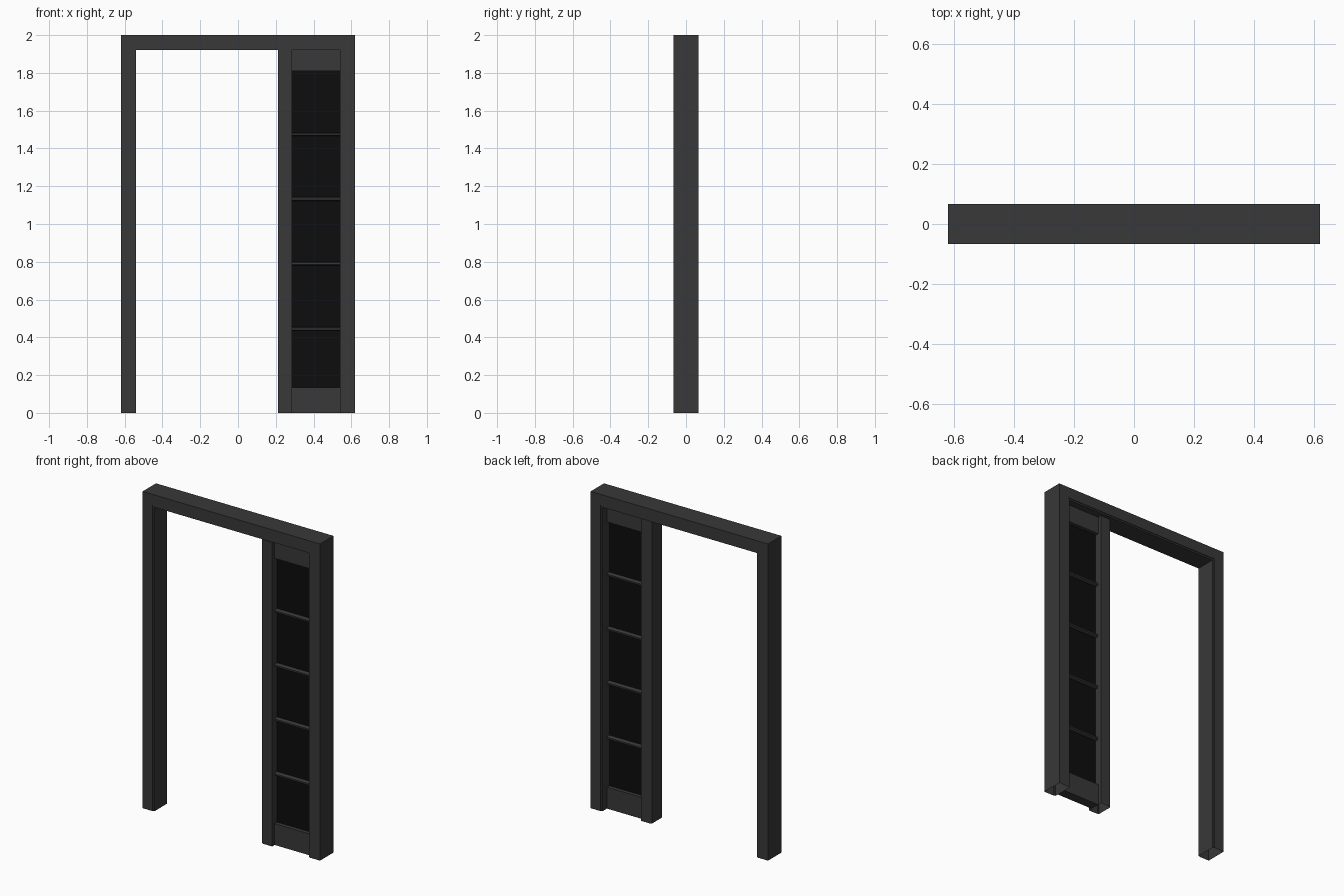
import bpy, bmesh

if "Cube" in bpy.data.objects:
    bpy.data.objects.remove(bpy.data.objects["Cube"])


def material(name, v):
    m = bpy.data.materials.new(name)
    m.diffuse_color = (v, v, v, 1)
    m.use_nodes = True
    m.node_tree.nodes["Principled BSDF"].inputs["Base Color"].default_value = m.diffuse_color
    return m


dark = material("dark_paint", 0.04)
black = material("dark_glass", 0.004)


def loft(name, rings, mat, caps=(False, False)):
    """Join matching rings of points into a shell, with optional end caps."""
    bm = bmesh.new()
    vs = [[bm.verts.new(p) for p in r] for r in rings]
    n = len(rings[0])
    for a, b in zip(vs, vs[1:]):
        for i in range(n):
            j = (i + 1) % n
            bm.faces.new((a[i], a[j], b[j], b[i]))
    if caps[0]:
        bm.faces.new(vs[0])
    if caps[1]:
        bm.faces.new(vs[-1])
    bmesh.ops.recalc_face_normals(bm, faces=bm.faces)
    me = bpy.data.meshes.new(name)
    bm.to_mesh(me)
    bm.free()
    me.materials.append(mat)
    ob = bpy.data.objects.new(name, me)
    bpy.context.collection.objects.link(ob)
    return ob


def bar(name, x0, x1, profile, mat):
    """Horizontal bar: a (y, z) profile extruded along x."""
    return loft(name, [[(x, y, z) for y, z in profile] for x in (x0, x1)], mat, (True, True))


def rect(y0, y1, z0, z1):
    return [(y0, z0), (y1, z0), (y1, z1), (y0, z1)]


W, H, D = 0.62, 2.0, 0.067
STEP = 0.004

# Outer frame: stepped section swept around the opening, open at the floor
sec = [(0, -D), (0.07, -D), (0.07, -D + STEP), (0.08, -D + STEP),
       (0.08, D - STEP), (0.07, D - STEP), (0.07, D), (0, D)]
path = [lambda o: (-W + o, 0), lambda o: (-W + o, H - o),
        lambda o: (W - o, H - o), lambda o: (W - o, 0)]
loft("door_frame", [[(p(o)[0], y, p(o)[1]) for o, y in sec] for p in path], dark)

# Mullion between doorway and sidelight, with the same step on the door side
MB = 0.042
msec = [(0.285, -D), (0.285, MB), (0.22, MB), (0.22, MB - STEP),
        (0.212, MB - STEP), (0.212, -D + STEP), (0.22, -D + STEP), (0.22, -D)]
loft("mullion", [[(x, y, z) for x, y in msec] for z in (0, 1.92)], dark, (False, True))

# Sidelight rails
X0, X1, YC = 0.285, 0.54, -0.012
bar("bottom_rail", X0, X1, rect(YC - 0.03, YC + 0.03, 0, 0.135), dark)
bar("top_rail", X0, X1, rect(YC - 0.03, YC + 0.03, 1.81, 1.92), dark)

# Glass pane
bar("glass_pane", X0, X1, rect(YC - 0.006, YC + 0.006, 0.135, 1.81), black)

# Glazing bars with chamfered noses
for i, z in enumerate((0.445, 0.79, 1.132, 1.475)):
    prof = [(YC - 0.028, z - 0.005), (YC - 0.018, z - 0.01), (YC + 0.018, z - 0.01),
            (YC + 0.028, z - 0.005), (YC + 0.028, z + 0.005), (YC + 0.018, z + 0.01),
            (YC - 0.018, z + 0.01), (YC - 0.028, z + 0.005)]
    bar(f"glazing_bar_{i + 1}", X0, X1, prof, dark)
